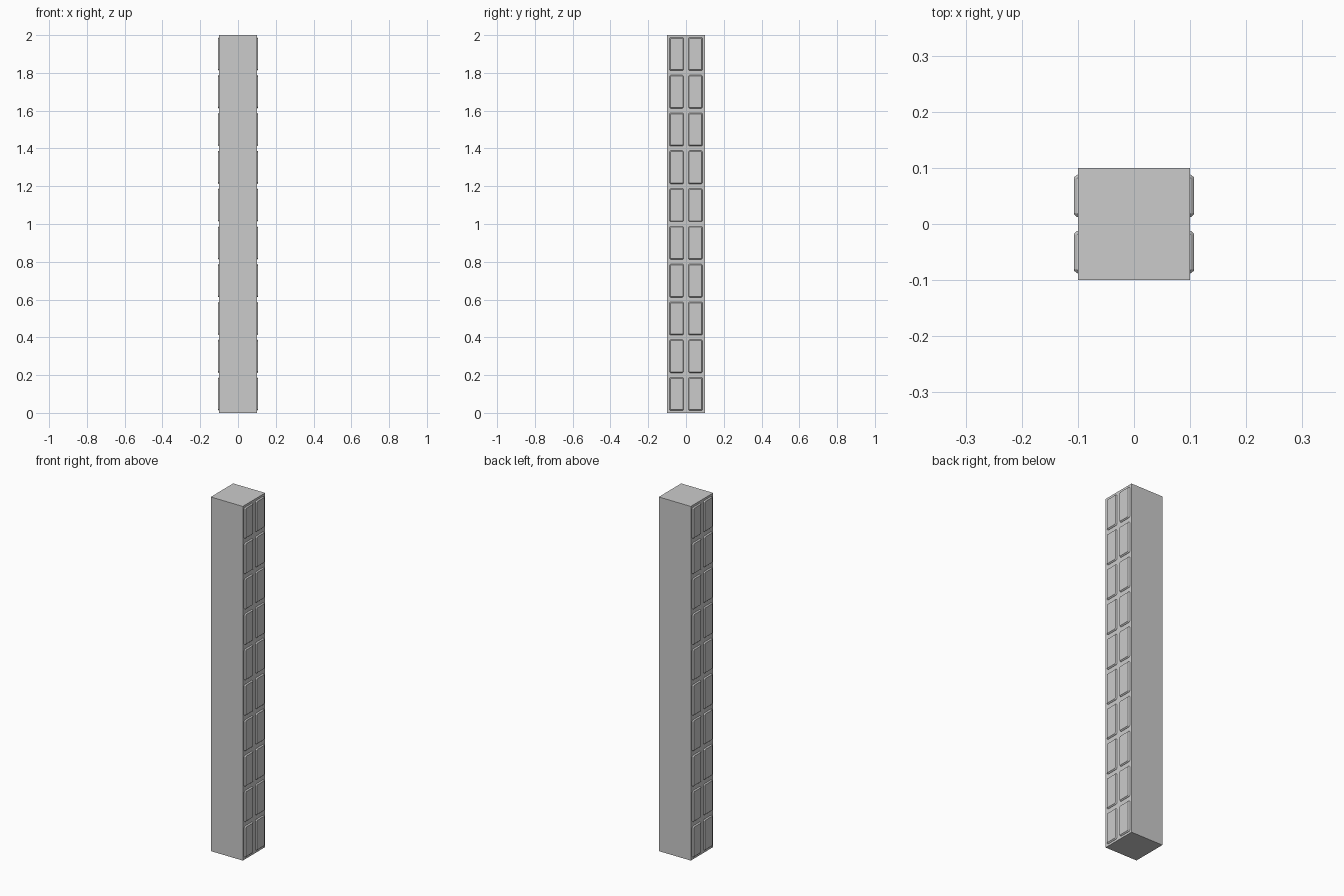
import bpy, bmesh

if "Cube" in bpy.data.objects:
    bpy.data.objects.remove(bpy.data.objects["Cube"])

HALF, HEIGHT, ROWS = 0.1, 2.0, 10
RAISE = 0.007


def make_object(name, bm):
    bmesh.ops.recalc_face_normals(bm, faces=bm.faces)
    mesh = bpy.data.meshes.new(name)
    bm.to_mesh(mesh)
    bm.free()
    obj = bpy.data.objects.new(name, mesh)
    bpy.context.collection.objects.link(obj)
    return obj


def outline(w, h, c):
    # rectangle with clipped corners, in the y-z plane
    return [(w - c, -h), (w, -h + c), (w, h - c), (w - c, h),
            (-w + c, h), (-w, h - c), (-w, -h + c), (-w + c, -h)]


def add_panel(bm, side, y, z):
    # raised panel: base ring, short upright rim, sloped edge, flat face
    layers = [(-0.003, 0.0385, 0.0885, 0.006),
              (0.002, 0.0375, 0.0875, 0.006),
              (RAISE, 0.033, 0.083, 0.003)]
    rings = [[bm.verts.new((side * (HALF + d), y + py, z + pz))
              for py, pz in outline(w, h, c)] for d, w, h, c in layers]
    for a, b in zip(rings, rings[1:]):
        for i in range(8):
            j = (i + 1) % 8
            bm.faces.new((a[i], a[j], b[j], b[i]))
    bm.faces.new(rings[0])
    bm.faces.new(rings[-1])


# square post
bm = bmesh.new()
bmesh.ops.create_cube(bm, size=1)
bmesh.ops.scale(bm, vec=(2 * HALF, 2 * HALF, HEIGHT), verts=bm.verts)
bmesh.ops.translate(bm, vec=(0, 0, HEIGHT / 2), verts=bm.verts)
make_object("post", bm)

# two columns of panels on each side face
step = HEIGHT / ROWS
for side, name in ((1, "right_panels"), (-1, "left_panels")):
    bm = bmesh.new()
    for row in range(ROWS):
        for y in (-HALF / 2, HALF / 2):
            add_panel(bm, side, y, (row + 0.5) * step)
    make_object(name, bm)
